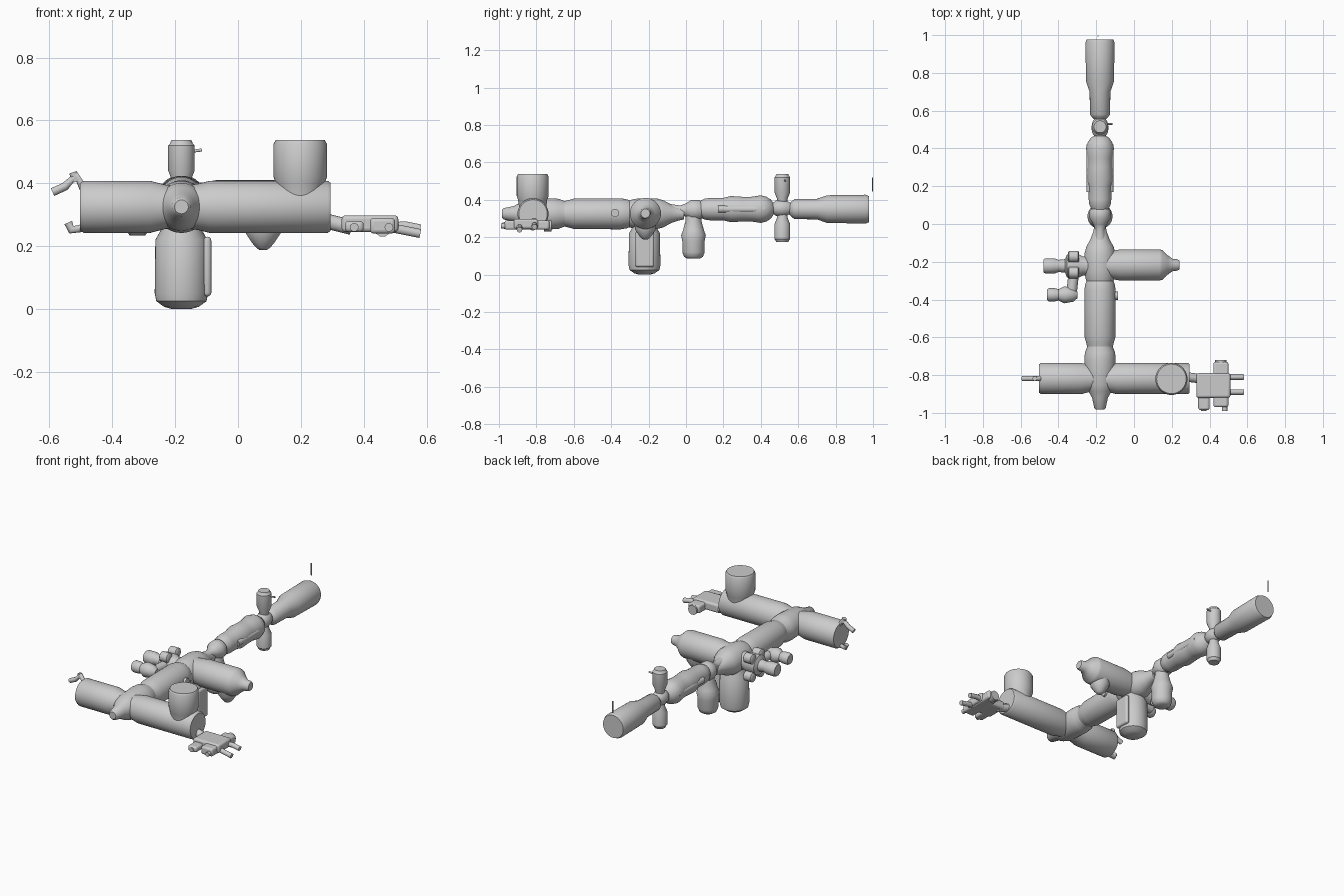
import bpy, math
from mathutils import Vector

SEG = 40


def finish(ob, angle=40):
    bpy.ops.object.select_all(action='DESELECT')
    ob.select_set(True)
    bpy.context.view_layer.objects.active = ob
    bpy.ops.object.shade_smooth_by_angle(angle=math.radians(angle))


def lathe(name, origin, axis, profile, seg=SEG, squash=1.0):
    """Closed body of revolution: profile = (distance along axis, radius)."""
    d = Vector(axis).normalized()
    u = d.cross(Vector((0, 0, 1)) if abs(d.z) < 0.9 else Vector((0, 1, 0))).normalized()
    v = d.cross(u)
    verts, faces = [], []
    for t, r in profile:
        for i in range(seg):
            a = 2 * math.pi * i / seg
            verts.append(Vector(origin) + d * t + u * (r * math.cos(a)) + v * (r * squash * math.sin(a)))
    for k in range(len(profile) - 1):
        for i in range(seg):
            j = (i + 1) % seg
            faces.append((k * seg + i, k * seg + j, (k + 1) * seg + j, (k + 1) * seg + i))
    faces.append(tuple(reversed(range(seg))))
    n = (len(profile) - 1) * seg
    faces.append(tuple(range(n, n + seg)))
    me = bpy.data.meshes.new(name)
    me.from_pydata(verts, [], faces)
    ob = bpy.data.objects.new(name, me)
    bpy.context.collection.objects.link(ob)
    finish(ob)
    return ob


def tube(name, pts, r):
    """Round bent rod through the given points."""
    cu = bpy.data.curves.new(name, 'CURVE')
    cu.dimensions = '3D'
    cu.bevel_depth, cu.bevel_resolution, cu.use_fill_caps = r, 3, True
    sp = cu.splines.new('POLY')
    sp.points.add(len(pts) - 1)
    for p, c in zip(sp.points, pts):
        p.co = (*c, 1)
    ob = bpy.data.objects.new(name, cu)
    bpy.context.collection.objects.link(ob)


def box(name, lo, hi, bevel=0.012):
    c = [(a + b) / 2 for a, b in zip(lo, hi)]
    bpy.ops.mesh.primitive_cube_add(size=1, location=c)
    ob = bpy.context.object
    ob.name = name
    ob.scale = [b - a for a, b in zip(lo, hi)]
    bpy.ops.object.transform_apply(location=False, rotation=False, scale=True)
    m = ob.modifiers.new("round", 'BEVEL')
    m.width, m.segments = bevel, 3
    finish(ob)


X, Y, Z = (1, 0, 0), (0, 1, 0), (0, 0, 1)
DOWN, LEFT = (0, 0, -1), (-1, 0, 0)
CX = -0.18

# front cross modules
lathe("front_cross_module_right", (0, -0.818, 0.325), X,
      [(-0.2, 0.066), (-0.13, 0.073), (-0.09, 0.083), (0.285, 0.083), (0.295, 0.076)])
lathe("front_cross_module_left", (0, -0.818, 0.325), LEFT,
      [(0.16, 0.066), (0.23, 0.07), (0.28, 0.083), (0.49, 0.083), (0.502, 0.076)])
lathe("front_node", (CX, 0, 0.325), Y,
      [(-0.983, 0.022), (-0.975, 0.03), (-0.92, 0.042), (-0.885, 0.062), (-0.85, 0.076),
       (-0.72, 0.083), (-0.68, 0.08), (-0.645, 0.066), (-0.62, 0.066)])
lathe("top_storage_module", (0.198, -0.82, 0), Z,
      [(0.34, 0.07), (0.40, 0.078), (0.42, 0.085), (0.525, 0.085), (0.537, 0.078)])

# exposed platform at the right end
box("platform_deck", (0.33, -0.92, 0.245), (0.51, -0.79, 0.298))
box("platform_cross_rack", (0.42, -0.97, 0.24), (0.50, -0.73, 0.29))
box("platform_front_rack", (0.34, -0.985, 0.245), (0.40, -0.88, 0.28))
tube("platform_neck", [(0.28, -0.81, 0.28), (0.36, -0.82, 0.26)], 0.025)
for y, z, x in ((-0.81, 0.265, 0.58), (-0.89, 0.25, 0.58)):
    tube("platform_arm", [(0.48, y, 0.26), (0.53, y, z), (x, y, z - 0.01)], 0.015)
for x in (0.37, 0.48):
    tube("platform_finger", [(x, -0.93, 0.26), (x, -0.99, 0.26)], 0.014)
tube("platform_back_finger", [(0.46, -0.76, 0.26), (0.46, -0.72, 0.26)], 0.03)

# hooks at the left end
tube("upper_hook", [(-0.49, -0.818, 0.38), (-0.515, -0.818, 0.425), (-0.55, -0.818, 0.39), (-0.59, -0.818, 0.372)], 0.014)
tube("upper_hook_tip", [(-0.515, -0.818, 0.405), (-0.525, -0.818, 0.435)], 0.013)
tube("lower_hook", [(-0.48, -0.818, 0.26), (-0.53, -0.818, 0.252), (-0.54, -0.818, 0.275)], 0.014)

# laboratory and central node
lathe("laboratory", (CX, 0, 0.325), Y,
      [(-0.66, 0.065), (-0.625, 0.074), (-0.60, 0.081), (-0.35, 0.083), (-0.315, 0.077), (-0.29, 0.066)])
lathe("central_node", (CX, 0, 0.325), Y,
      [(-0.32, 0.066), (-0.29, 0.076), (-0.25, 0.083), (-0.16, 0.083), (-0.12, 0.072),
       (-0.08, 0.05), (-0.04, 0.036), (-0.01, 0.03)])
tube("laboratory_fitting", [(-0.11, -0.38, 0.33), (-0.085, -0.38, 0.33)], 0.022)

# side arm to the right with tapered port
lathe("right_arm_module", (0, -0.217, 0.327), X,
      [(-0.2, 0.07), (-0.11, 0.076), (-0.07, 0.083), (0.135, 0.083), (0.15, 0.078),
       (0.18, 0.05), (0.205, 0.033), (0.23, 0.03), (0.24, 0.024)])
lathe("observation_dome", (0.08, -0.217, 0), DOWN,
      [(-0.29, 0.06), (-0.24, 0.055), (-0.21, 0.035), (-0.195, 0.022), (-0.188, 0.012)])

# hanging module
lathe("hanging_module", (CX, -0.222, 0), DOWN,
      [(-0.33, 0.06), (-0.25, 0.066), (-0.22, 0.083), (-0.05, 0.085), (-0.025, 0.08), (-0.007, 0.055), (0, 0.03)])
box("hanging_module_fitting", (-0.11, -0.27, 0.04), (-0.085, -0.17, 0.23))

# airlock on the left
lathe("airlock", (0, -0.222, 0.325), LEFT,
      [(0.2, 0.06), (0.27, 0.05), (0.29, 0.06), (0.355, 0.06), (0.365, 0.036),
       (0.40, 0.032), (0.42, 0.04), (0.47, 0.04), (0.48, 0.034)])
for a in range(4):
    c, s = math.cos(math.pi / 4 + a * math.pi / 2), math.sin(math.pi / 4 + a * math.pi / 2)
    lathe("airlock_tank", (-0.32, -0.215 + c * 0.06, 0.32 + s * 0.08), X,
          [(-0.03, 0.022), (-0.024, 0.03), (0.024, 0.03), (0.03, 0.022)], 20)
tube("forward_truss_neck", [(-0.32, -0.27, 0.33), (-0.33, -0.36, 0.33)], 0.028)
lathe("forward_port", (0, -0.375, 0.33), LEFT,
      [(0.30, 0.018), (0.32, 0.036), (0.37, 0.045), (0.40, 0.03), (0.42, 0.035), (0.45, 0.035), (0.46, 0.028)])

# rear connector and docking compartment
lathe("rear_connector", (CX, 0, 0.345), Y,
      [(-0.10, 0.035), (-0.03, 0.024), (0.0, 0.036), (0.03, 0.055), (0.07, 0.055), (0.09, 0.04), (0.12, 0.04)])
lathe("docking_compartment", (CX, 0.04, 0), DOWN,
      [(-0.36, 0.04), (-0.29, 0.042), (-0.24, 0.055), (-0.21, 0.066), (-0.18, 0.06),
       (-0.12, 0.06), (-0.095, 0.05), (-0.085, 0.035)])

# cargo block
lathe("cargo_block", (CX, 0, 0.35), Y,
      [(0.07, 0.04), (0.10, 0.056), (0.13, 0.06), (0.20, 0.06), (0.24, 0.07), (0.30, 0.066),
       (0.35, 0.066), (0.40, 0.074), (0.43, 0.066), (0.455, 0.05), (0.47, 0.026), (0.50, 0.026)])
for s in (-1, 1):
    tube("cargo_side_tank", [(CX + s * 0.052, 0.17, 0.35), (CX + s * 0.052, 0.42, 0.35)], 0.02)

# rear docking cross
lathe("rear_node", (CX, 0, 0.355), Y,
      [(0.46, 0.025), (0.48, 0.04), (0.51, 0.046), (0.54, 0.04), (0.565, 0.025)])
for name, d in (("upper_docking_module", 1), ("lower_docking_module", -1)):
    lathe(name, (CX, 0.515, 0.355), (0, 0, d),
          [(0, 0.025), (0.05, 0.028), (0.085, 0.042), (0.165, 0.042), (0.172, 0.036), (0.182, 0.032)])
tube("docking_spike", [(-0.16, 0.53, 0.50), (-0.115, 0.53, 0.506)], 0.005)

# rear service module
lathe("service_module", (CX, 0, 0.35), Y,
      [(0.55, 0.025), (0.565, 0.042), (0.58, 0.053), (0.70, 0.055), (0.755, 0.074),
       (0.96, 0.077), (0.978, 0.07)])
tube("rear_antenna", [(-0.19, 0.996, 0.445), (-0.19, 0.996, 0.52)], 0.003)
